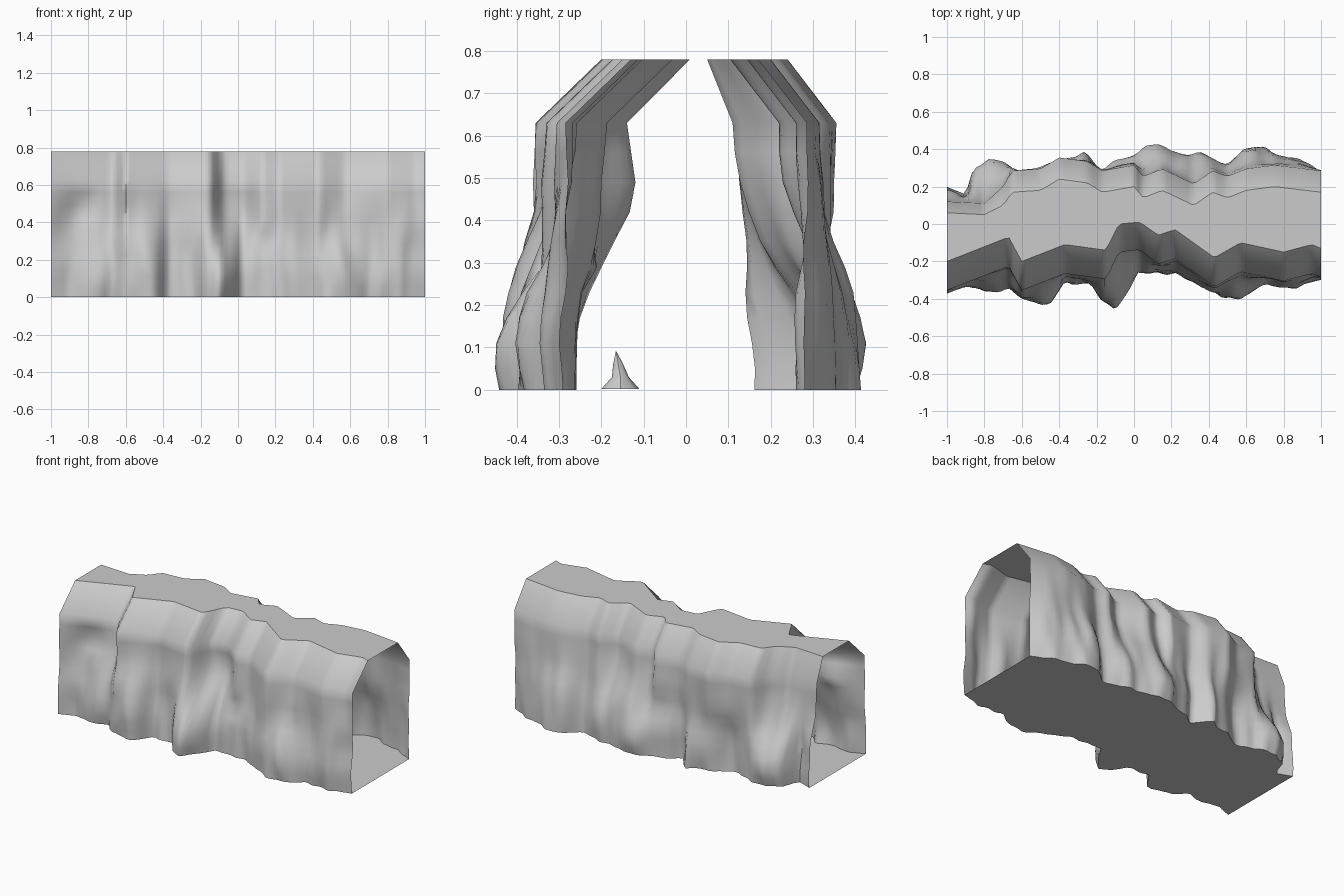
import bpy, bmesh, math
from mathutils import Vector, noise

if "Cube" in bpy.data.objects:
    bpy.data.objects.remove(bpy.data.objects["Cube"])

# Plan outlines (x, y): edge of the flat roof and foot of the wall on each side
FRONT_ROOF = [(-1, -.20), (-.67, -.07), (-.6, -.20), (-.37, -.11), (-.15, -.14), (-.08, 0), (.03, .01),
              (.13, -.06), (.22, -.03), (.43, -.18), (.57, -.10), (.8, -.15), (.95, -.11), (1, -.13)]
FRONT_FOOT = [(-1, -.37), (-.9, -.33), (-.8, -.36), (-.67, -.35), (-.6, -.40), (-.5, -.43), (-.45, -.43),
              (-.37, -.30), (-.22, -.34), (-.17, -.41), (-.1, -.43), (-.03, -.35), (.02, -.26), (.25, -.27),
              (.4, -.36), (.5, -.39), (.62, -.37), (.7, -.32), (.85, -.33), (1, -.29)]
BACK_ROOF = [(-1, .06), (-.8, .05), (-.7, .10), (-.65, .17), (-.5, .18), (-.4, .24), (-.25, .22), (-.17, .17),
             (0, .20), (.05, .14), (.15, .18), (.32, .10), (.42, .17), (.5, .14), (.6, .18), (.75, .20), (1, .17)]
BACK_FOOT = [(-1, .20), (-.9, .15), (-.86, .28), (-.78, .33), (-.62, .29), (-.5, .26), (-.42, .31), (-.27, .38),
             (-.17, .29), (0, .37), (.12, .42), (.25, .37), (.36, .37), (.5, .31), (.58, .39), (.65, .42),
             (.8, .37), (1, .28)]
# Wall heights and how much of the flare at the foot remains there
LEVELS = [(0, .96), (.05, 1.01), (.11, 1.02), (.17, .93), (.23, .78), (.29, .58), (.35, .38), (.42, .2),
          (.49, .08), (.56, .02), (.63, 0)]
TOP = .78
N = 90


def along(pts, x):
    for (x0, y0), (x1, y1) in zip(pts, pts[1:]):
        if x <= x1:
            return y0 + (y1 - y0) * (x - x0) / (x1 - x0)
    return pts[-1][1]


def bump(x, z, cx, cz, sx, sz):
    return math.exp(-((x - cx) / sx) ** 2 - ((z - cz) / sz) ** 2)


def wall_line(x, roof, foot, side):
    """One vertical rib of a rock wall, from floor to roof edge."""
    top, base = along(roof, x), along(foot, x)
    slope = .155 if side < 0 else min(.115, max(.06, .06 + (x + .8) * .4))
    crease = top + side * slope
    rib = []
    for z, w in LEVELS:
        y = crease + (base - crease) * w
        fade = math.sin(math.pi * z / .63)
        y += .03 * fade * noise.noise(Vector((x * 5, side * 5, z * 5)))
        # small vertical folds, strongest near the floor
        y += .03 * (1 - z / .63) * min(1, (1 - abs(x)) * 8) * noise.noise(Vector((x * 14, side * 3.3, z * 4)))
        if side < 0:  # dents in the front wall
            y += .06 * bump(x, z, -.83, .47, .09, .05)
            y += .04 * bump(x, z, 0, .47, .1, .12) + .03 * bump(x, z, .14, .3, .05, .04)
        rib.append((x, y, z))
    rib.append((x, top, TOP))
    return rib


def make(name, rows):
    """Skin a grid of rows into a smooth sheet."""
    bm = bmesh.new()
    grid = [[bm.verts.new(p) for p in row] for row in rows]
    for a, b in zip(grid, grid[1:]):
        for i in range(len(a) - 1):
            bm.faces.new((a[i], b[i], b[i + 1], a[i + 1]))
    me = bpy.data.meshes.new(name)
    bm.to_mesh(me)
    bm.free()
    ob = bpy.data.objects.new(name, me)
    bpy.context.collection.objects.link(ob)
    bpy.ops.object.select_all(action='DESELECT')
    ob.select_set(True)
    bpy.context.view_layer.objects.active = ob
    bpy.ops.object.shade_smooth_by_angle(angle=math.radians(75))
    return ob


# Ribs along the tunnel, with a rib at every corner of the roof outline
xs = sorted({round(-1 + 2 * i / N, 3) for i in range(N + 1)})
front = [wall_line(x, FRONT_ROOF, FRONT_FOOT, -1) for x in xs]
back = [wall_line(x, BACK_ROOF, BACK_FOOT, 1) for x in xs]

# Rock walls
make("front_wall", front)
make("back_wall", [b[::-1] for b in back])

# Flat roof and floor joining both walls
make("flat_roof", [[f[-1], b[-1]] for f, b in zip(front, back)])
make("tunnel_floor", [[b[0], f[0]] for f, b in zip(front, back)])

# Small rock spire rising from the floor beside the front wall
rings = []
for k in range(9):
    a = -2 * math.pi * k / 8
    rings.append([(.56 + r * math.cos(a) , -.155 - lean + r * math.sin(a), z)
                  for r, z, lean in ((.045, .002, 0), (.02, .03, 0), (.012, .06, .005), (.001, .09, .01))])
make("floor_spire", rings[::-1])
